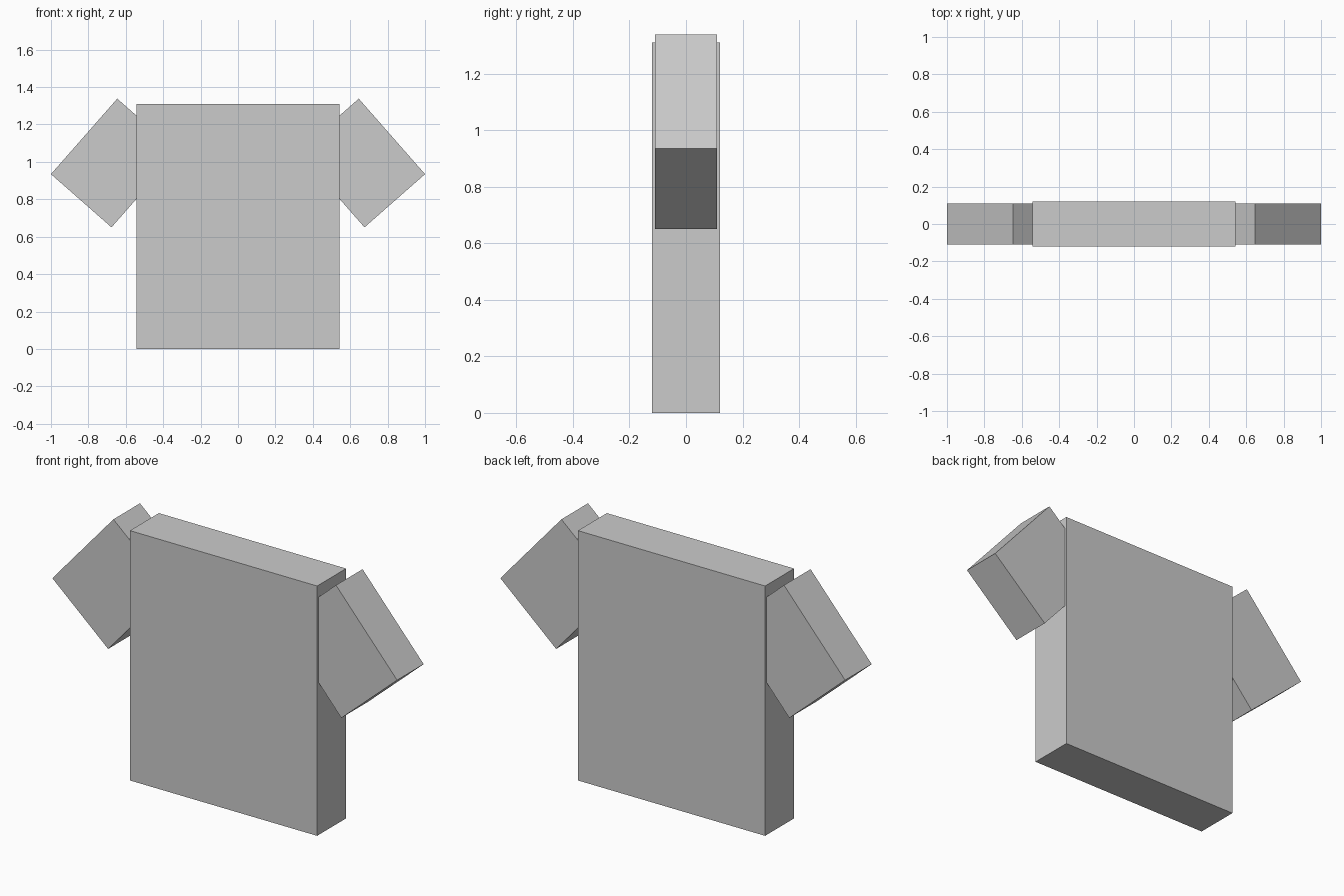
import bpy
from math import radians

if "Cube" in bpy.data.objects:
    bpy.data.objects.remove(bpy.data.objects["Cube"])


def box(name, size, location, tilt=0.0):
    """Add a box of the given full size, tilted about the y axis."""
    bpy.ops.mesh.primitive_cube_add(size=1, location=location,
                                    rotation=(0, radians(tilt), 0))
    obj = bpy.context.object
    obj.name = name
    obj.scale = size
    bpy.ops.object.transform_apply(location=False, rotation=False, scale=True)
    return obj


# Shirt body
box("shirt_body", (1.086, 0.24, 1.31), (0, 0, 0.655))

# Sleeves, sloping down and away from the shoulders on both sides
for side, label in ((1, "right"), (-1, "left")):
    box(f"{label}_sleeve", (0.537, 0.22, 0.431),
        (side * 0.661, 0, 0.994), side * 48.7)
